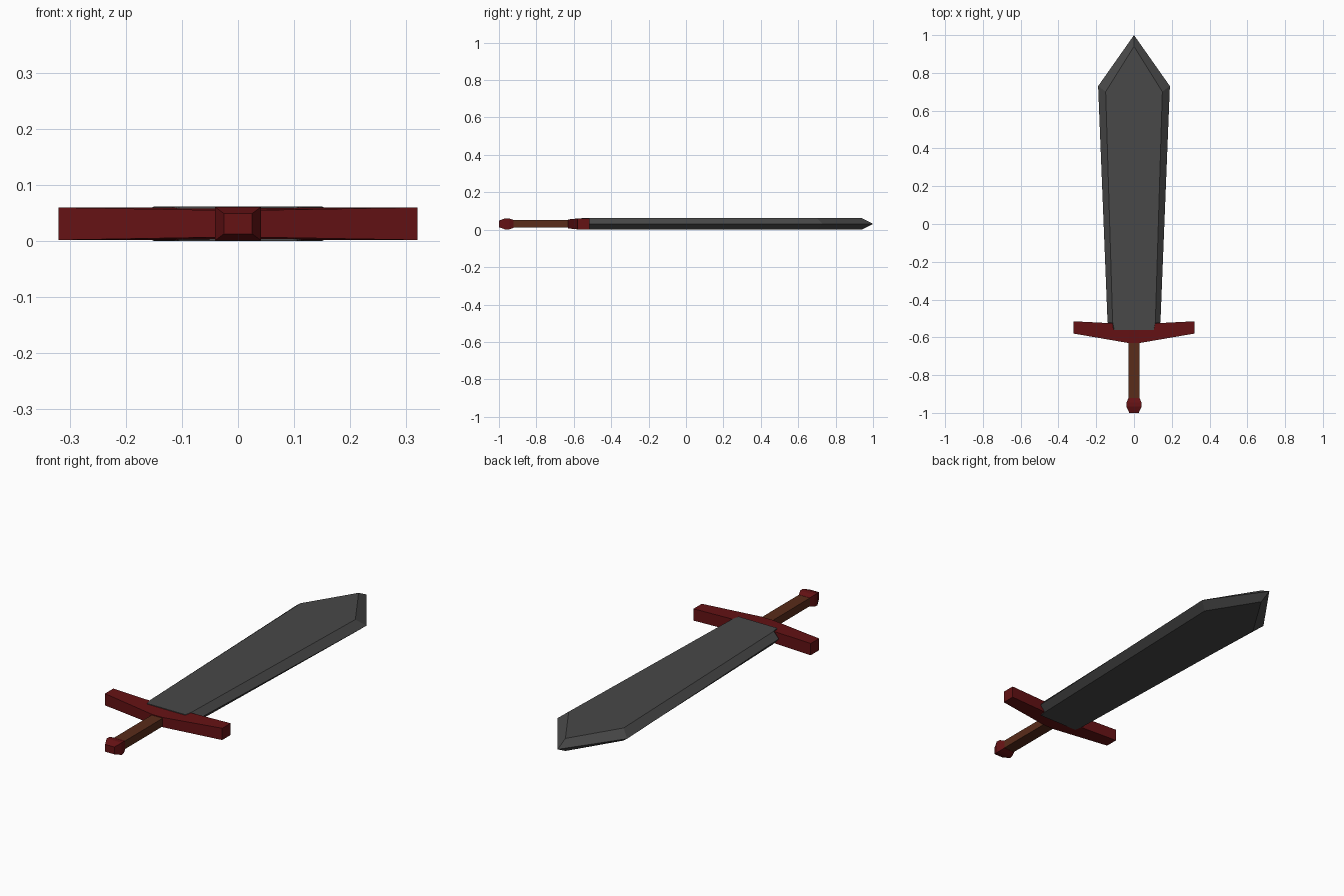
import bpy, bmesh

if "Cube" in bpy.data.objects:
    bpy.data.objects.remove(bpy.data.objects["Cube"])

def material(name, rgb):
    m = bpy.data.materials.new(name)
    m.diffuse_color = (*rgb, 1)
    m.use_nodes = True
    m.node_tree.nodes["Principled BSDF"].inputs["Base Color"].default_value = m.diffuse_color
    return m

def loft(name, rings, mat):
    """Skin a stack of equal-length rings and cap both ends."""
    bm = bmesh.new()
    loops = [[bm.verts.new(p) for p in r] for r in rings]
    n = len(loops[0])
    for a, b in zip(loops, loops[1:]):
        for i in range(n):
            j = (i + 1) % n
            bm.faces.new((a[i], a[j], b[j], b[i]))
    bm.faces.new(loops[0][::-1])
    bm.faces.new(loops[-1])
    bmesh.ops.recalc_face_normals(bm, faces=bm.faces)
    me = bpy.data.meshes.new(name)
    bm.to_mesh(me)
    bm.free()
    me.materials.append(mat)
    ob = bpy.data.objects.new(name, me)
    bpy.context.collection.objects.link(ob)
    return ob

def outline(half, z):
    """Mirror a right-hand outline (ending at the tip, x = 0) across x."""
    pts = half + [(-x, y) for x, y in reversed(half) if x > 0]
    return [(x, y, z) for x, y in pts]

def section(y, w, h):
    """Rectangular cross-section facing along y."""
    return [(sx * w, y, MID + sz * h) for sx, sz in ((-1, -1), (1, -1), (1, 1), (-1, 1))]

MID = 0.031
steel = material("dark_steel", (0.065, 0.065, 0.065))
red = material("dark_red", (0.13, 0.006, 0.007))
brown = material("brown_leather", (0.1, 0.025, 0.01))

# Blade: flat faces above and below, bevelled out to a sharp edge
face = [(0.105, -0.56), (0.113, -0.52), (0.15, 0.70), (0, 0.94)]
edge = [(0.11, -0.56), (0.14, -0.52), (0.19, 0.73), (0, 1.0)]
loft("blade", [outline(face, 0), outline(edge, MID), outline(face, 2 * MID)], steel)

# Crossguard: square arms swept forward from a slimmer centre
def arm(x, y0, y1, h0, h1):
    return [(x, y0, MID - h0), (x, y1, MID - h1), (x, y1, MID + h1), (x, y0, MID + h0)]

loft("crossguard", [arm(-0.32, -0.58, -0.515, 0.029, 0.029),
                    arm(-0.03, -0.63, -0.53, 0.024, 0.029),
                    arm(0.03, -0.63, -0.53, 0.024, 0.029),
                    arm(0.32, -0.58, -0.515, 0.029, 0.029)], red)

# Grip
loft("grip", [section(-0.94, 0.03, 0.02), section(-0.60, 0.03, 0.02)], brown)

# Pommel
loft("pommel", [section(-1.0, 0.025, 0.018), section(-0.965, 0.041, 0.03),
                section(-0.945, 0.039, 0.029), section(-0.922, 0.03, 0.021)], red)
